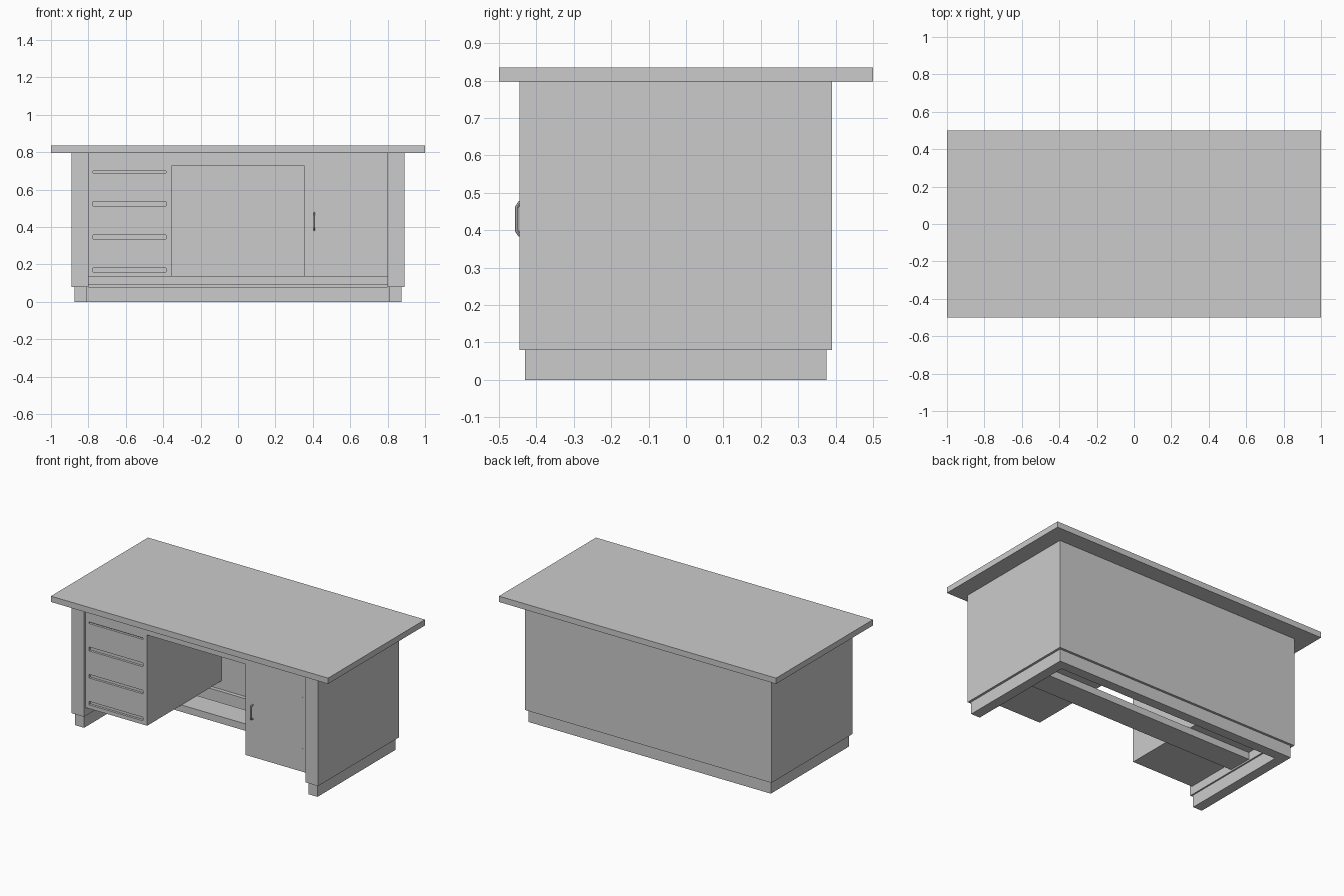
import bpy, bmesh
from mathutils import Vector

old = bpy.data.objects.get("Cube")
if old:
    bpy.data.objects.remove(old, do_unlink=True)

grey = bpy.data.materials.new("plain grey")
grey.use_nodes = True
tone = (0.6, 0.6, 0.6, 1)
grey.diffuse_color = tone
grey.node_tree.nodes["Principled BSDF"].inputs["Base Color"].default_value = tone


def finish(name, bm):
    bmesh.ops.recalc_face_normals(bm, faces=bm.faces)
    mesh = bpy.data.meshes.new(name)
    bm.to_mesh(mesh)
    bm.free()
    mesh.materials.append(grey)
    obj = bpy.data.objects.new(name, mesh)
    bpy.context.collection.objects.link(obj)
    return obj


def prism(name, outline, axis, lo, hi):
    """Extrude a flat outline along the y or z axis."""
    bm = bmesh.new()
    place = (lambda a, b: (a, lo, b)) if axis == "y" else (lambda a, b: (a, b, lo))
    face = bm.faces.new([bm.verts.new(place(a, b)) for a, b in outline])
    move = Vector((0, hi - lo, 0)) if axis == "y" else Vector((0, 0, hi - lo))
    new = bmesh.ops.extrude_face_region(bm, geom=[face])["geom"]
    bmesh.ops.translate(bm, vec=move, verts=[v for v in new if isinstance(v, bmesh.types.BMVert)])
    return finish(name, bm)


def box(name, x, y, z):
    return prism(name, [(x[0], y[0]), (x[1], y[0]), (x[1], y[1]), (x[0], y[1])], "z", *z)


def u_outline(outer, inner, open_end, closed_inner, closed_outer):
    return [(-outer, open_end), (-outer, closed_outer), (outer, closed_outer), (outer, open_end),
            (inner, open_end), (inner, closed_inner), (-inner, closed_inner), (-inner, open_end)]


# Worktop, outer shell and plinth
box("worktop", (-1, 1), (-0.5, 0.5), (0.797, 0.835))
prism("outer_shell", u_outline(0.89, 0.80, -0.445, 0.335, 0.39), "z", 0.08, 0.797)
prism("plinth", u_outline(0.875, 0.81, -0.43, 0.31, 0.375), "z", 0, 0.08)

# Pedestals joined by the centre drawer over the knee space
pedestals = prism("pedestals", u_outline(0.80, 0.355, 0.135, 0.727, 0.797), "y", -0.43, 0.335)

# Drawer finger slots cut into the left-hand pedestal
for i, (lo, hi) in enumerate([(0.69, 0.70), (0.512, 0.537), (0.335, 0.358), (0.16, 0.182)]):
    cutter = box(f"slot_cutter_{i + 1}", (-0.775, -0.385), (-0.46, -0.415), (lo, hi))
    cutter.hide_render = True
    cutter.hide_set(True)
    cutter.display_type = "WIRE"
    cut = pedestals.modifiers.new(f"slot_{i + 1}", "BOOLEAN")
    cut.operation = "DIFFERENCE"
    cut.solver = "EXACT"
    cut.object = cutter
bpy.context.view_layer.objects.active = pedestals
pedestals.select_set(True)
for cut in list(pedestals.modifiers):
    bpy.ops.object.modifier_apply(modifier=cut.name)
for obj in [o for o in bpy.data.objects if o.name.startswith("slot_cutter")]:
    bpy.data.objects.remove(obj, do_unlink=True)

# Support rail under both pedestals
box("support_rail", (-0.80, 0.80), (-0.075, 0.085), (0.09, 0.135))

# Door hinges
for name, z in (("upper_hinge", 0.595), ("lower_hinge", 0.26)):
    box(name, (0.768, 0.772), (-0.434, -0.428), (z - 0.027, z + 0.027))

# Bent door handle
curve = bpy.data.curves.new("door_handle", "CURVE")
curve.dimensions = "3D"
curve.bevel_depth = 0.005
curve.bevel_resolution = 2
curve.use_fill_caps = True
path = curve.splines.new("POLY")
points = [(-0.428, 0.385), (-0.445, 0.387), (-0.452, 0.398),
          (-0.452, 0.462), (-0.445, 0.473), (-0.428, 0.475)]
path.points.add(len(points) - 1)
for p, (y, z) in zip(path.points, points):
    p.co = (0.408, y, z, 1)
curve.materials.append(grey)
handle = bpy.data.objects.new("door_handle", curve)
bpy.context.collection.objects.link(handle)
bpy.ops.object.select_all(action="DESELECT")
bpy.context.view_layer.objects.active = handle
handle.select_set(True)
bpy.ops.object.convert(target="MESH")
bpy.ops.object.shade_smooth_by_angle()
